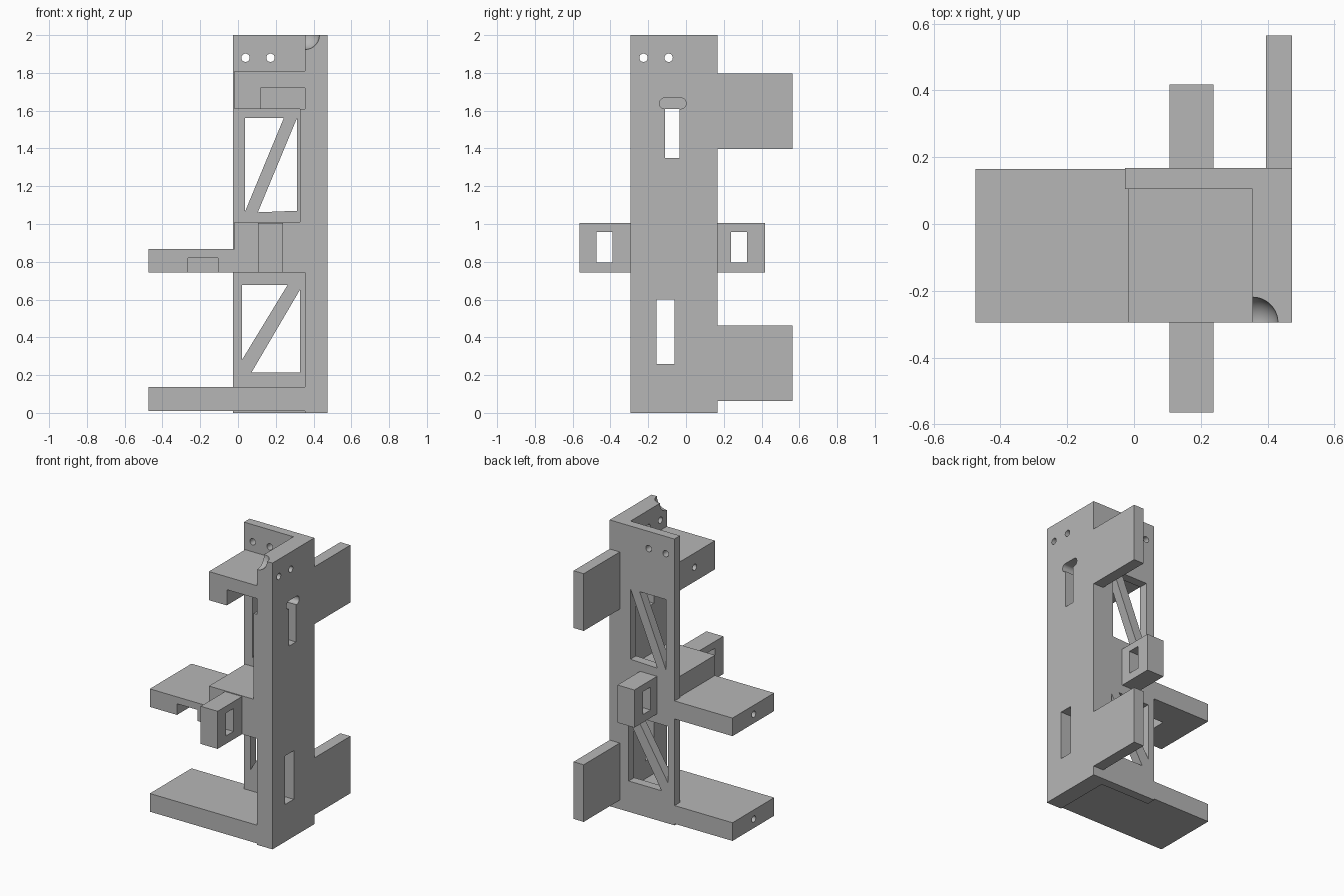
import bpy
import bmesh
import math
from mathutils import Matrix, Vector

if "Cube" in bpy.data.objects:
    bpy.data.objects.remove(bpy.data.objects["Cube"], do_unlink=True)

grey = bpy.data.materials.new("plain grey")
grey.use_nodes = True
grey.diffuse_color = (0.47, 0.47, 0.47, 1)
grey.node_tree.nodes["Principled BSDF"].inputs["Base Color"].default_value = (0.47, 0.47, 0.47, 1)


def make(name, bm):
    bmesh.ops.recalc_face_normals(bm, faces=bm.faces)
    mesh = bpy.data.meshes.new(name)
    bm.to_mesh(mesh)
    bm.free()
    mesh.materials.append(grey)
    obj = bpy.data.objects.new(name, mesh)
    bpy.context.collection.objects.link(obj)
    return obj


def box(name, x, y, z, bevel=0):
    bm = bmesh.new()
    bmesh.ops.create_cube(bm, size=1)
    for v in bm.verts:
        v.co = Vector([(a + b) / 2 + c * (b - a) for (a, b), c in zip((x, y, z), v.co)])
    if bevel:
        edges = [e for e in bm.edges if abs(e.verts[0].co.x - e.verts[1].co.x) > 0.01]
        bmesh.ops.bevel(bm, geom=edges, offset=bevel, segments=6, profile=0.5, affect='EDGES')
    return make(name, bm)


def hole(centre, axis, length, radius=0.022):
    bm = bmesh.new()
    turn = Matrix.Rotation(math.pi / 2, 4, 'Y' if axis == 'X' else 'X')
    bmesh.ops.create_cone(bm, cap_ends=True, segments=32, radius1=radius, radius2=radius,
                          depth=length, matrix=Matrix.Translation(centre) @ turn)
    return make("hole_cutter", bm)


def triangle(points):
    # Triangular window cutter running through the back wall
    bm = bmesh.new()
    face = bm.faces.new([bm.verts.new((x, 0.05, z)) for x, z in points])
    new = bmesh.ops.extrude_face_region(bm, geom=[face])["geom"]
    bmesh.ops.translate(bm, vec=(0, 0.2, 0), verts=[v for v in new if isinstance(v, bmesh.types.BMVert)])
    return make("window_cutter", bm)


def cut(obj, cutters):
    for c in cutters:
        c.hide_render = True
        mod = obj.modifiers.new("cut", 'BOOLEAN')
        mod.operation = 'DIFFERENCE'
        mod.solver = 'EXACT'
        mod.object = c
    bpy.context.view_layer.update()
    graph = bpy.context.evaluated_depsgraph_get()
    mesh = bpy.data.meshes.new_from_object(obj.evaluated_get(graph))
    obj.modifiers.clear()
    obj.data = mesh
    for c in cutters:
        bpy.data.objects.remove(c, do_unlink=True)
    bpy.ops.object.select_all(action='DESELECT')
    obj.select_set(True)
    bpy.context.view_layer.objects.active = obj
    bpy.ops.object.shade_smooth_by_angle(angle=math.radians(30))


FRONT, BACK, INNER = -0.295, 0.167, 0.355

# Back wall with diagonal braces and screw holes
back_wall = box("back_wall", (-0.027, INNER), (0.105, BACK), (0, 2))
cut(back_wall, [
    triangle([(0.037, 1.56), (0.242, 1.56), (0.037, 1.065)]),
    triangle([(0.312, 1.56), (0.312, 1.07), (0.105, 1.062)]),
    triangle([(0.022, 0.678), (0.263, 0.678), (0.022, 0.282)]),
    triangle([(0.327, 0.65), (0.327, 0.215), (0.072, 0.215)]),
    hole((0.04, 0.13, 1.88), 'Y', 0.3),
    hole((0.172, 0.13, 1.88), 'Y', 0.3),
])

# Side wall with slots, screw holes and a round dent in the top corner
side_wall = box("side_wall", (INNER, 0.473), (FRONT, BACK), (0, 2))
dent = bmesh.new()
bmesh.ops.create_uvsphere(dent, u_segments=48, v_segments=24, radius=0.076,
                          matrix=Matrix.Translation((INNER, FRONT, 2)))
cut(side_wall, [
    box("slot_cutter", (0.2, 0.6), (-0.155, -0.06), (0.26, 0.6)),
    box("slot_cutter", (0.2, 0.6), (-0.112, -0.035), (1.35, 1.63)),
    box("slot_cutter", (0.2, 0.6), (-0.14, 0.0), (1.61, 1.667), bevel=0.026),
    hole((0.41, -0.225, 1.88), 'X', 0.4),
    hole((0.41, -0.092, 1.88), 'X', 0.4),
    make("dent_cutter", dent),
])

# Thickened inner layer between the middle and upper shelves
side_liner = box("side_liner", (0.327, INNER), (FRONT, 0.105), (1.01, 1.61))
cut(side_liner, [box("slot_cutter", (0.2, 0.6), (-0.112, -0.035), (1.35, 1.7))])

# Upper shelf with a notch under its front edge
upper_shelf = box("upper_shelf", (-0.018, INNER), (FRONT, 0.105), (1.61, 1.81))
cut(upper_shelf, [
    box("notch_cutter", (0.12, 0.5), (-0.5, 0.025), (1.5, 1.72)),
    hole((0, -0.07, 1.71), 'X', 0.2),
])

# Middle shelf: tall block by the wall and thin ledge outside
box("middle_block", (-0.018, INNER), (FRONT, 0.105), (0.742, 1.01))
middle_ledge = box("middle_ledge", (-0.475, -0.018), (FRONT, 0.165), (0.742, 0.868))
cut(middle_ledge, [
    box("notch_cutter", (-0.265, -0.107), (-0.5, -0.03), (0.6, 0.82)),
    hole((-0.475, -0.07, 0.805), 'X', 0.3),
])

# Bottom shelf
bottom_shelf = box("bottom_shelf", (-0.475, INNER), (FRONT, 0.165), (0.01, 0.137))
cut(bottom_shelf, [hole((-0.475, -0.07, 0.073), 'X', 0.3)])

# Strap loops at front and back
for name, y, slot in (("front_loop", (-0.565, FRONT), (-0.475, -0.39)),
                      ("back_loop", (BACK, 0.417), (0.238, 0.322))):
    loop = box(name, (0.107, 0.238), y, (0.742, 1.005))
    cut(loop, [box("slot_cutter", (0, 0.4), slot, (0.797, 0.957))])

# Rear mounting fins
for name, z in (("lower_fin", (0.063, 0.462)), ("upper_fin", (1.397, 1.797))):
    box(name, (0.395, 0.473), (BACK, 0.565), z)
